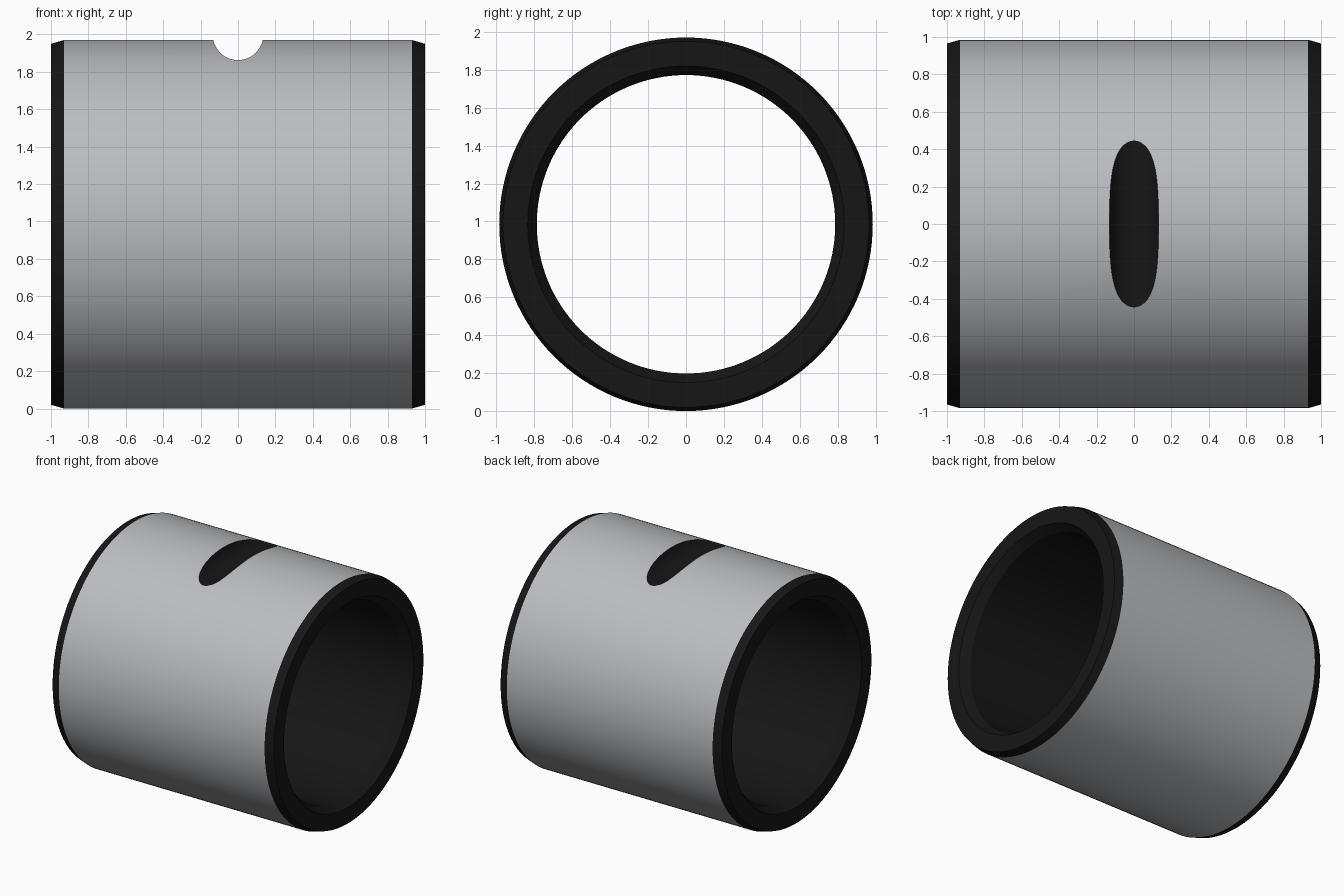
import bpy, bmesh, math
from mathutils import Matrix

if "Cube" in bpy.data.objects:
    bpy.data.objects.remove(bpy.data.objects["Cube"])

R, Z, N = 0.985, 0.985, 128


def material(name, color):
    m = bpy.data.materials.new(name)
    m.diffuse_color = color
    m.use_nodes = True
    m.node_tree.nodes["Principled BSDF"].inputs["Base Color"].default_value = m.diffuse_color
    return m


dark = material("dark", (0.008, 0.008, 0.008, 1))
grey = material("grey", (0.5, 0.51, 0.53, 1))

# Bushing: closed profile (x, radius) spun around the x axis
half = [(0.93, R), (1.0, 0.965), (1.0, 0.835), (0.93, 0.787)]
profile = half + [(-x, r) for x, r in reversed(half)]
bm = bmesh.new()
rings = [[bm.verts.new((x, r * math.sin(2 * math.pi * i / N), Z + r * math.cos(2 * math.pi * i / N)))
          for i in range(N)] for x, r in profile]
for k in range(len(rings)):
    a, b = rings[k], rings[(k + 1) % len(rings)]
    for i in range(N):
        j = (i + 1) % N
        f = bm.faces.new((a[i], a[j], b[j], b[i]))
        f.material_index = 1 if k == len(rings) - 1 else 0
bmesh.ops.recalc_face_normals(bm, faces=bm.faces)
me = bpy.data.meshes.new("bushing")
bm.to_mesh(me)
bm.free()
me.materials.append(dark)
me.materials.append(grey)
bushing = bpy.data.objects.new("bushing", me)
bpy.context.collection.objects.link(bushing)

# Round groove across the top
bpy.ops.mesh.primitive_cylinder_add(vertices=64, radius=0.135, depth=2.4, location=(0, 0, 1.998),
                                    rotation=(math.pi / 2, 0, 0))
cutter = bpy.context.object
cutter.name = "groove_cutter"
cutter.data.materials.append(dark)
mod = bushing.modifiers.new("groove", 'BOOLEAN')
mod.operation = 'DIFFERENCE'
mod.solver = 'EXACT'
mod.object = cutter
bpy.context.view_layer.objects.active = bushing
cutter.select_set(False)
bushing.select_set(True)
bpy.ops.object.modifier_apply(modifier=mod.name)
bpy.data.objects.remove(cutter)
bpy.ops.object.shade_smooth_by_angle(angle=math.radians(12))
